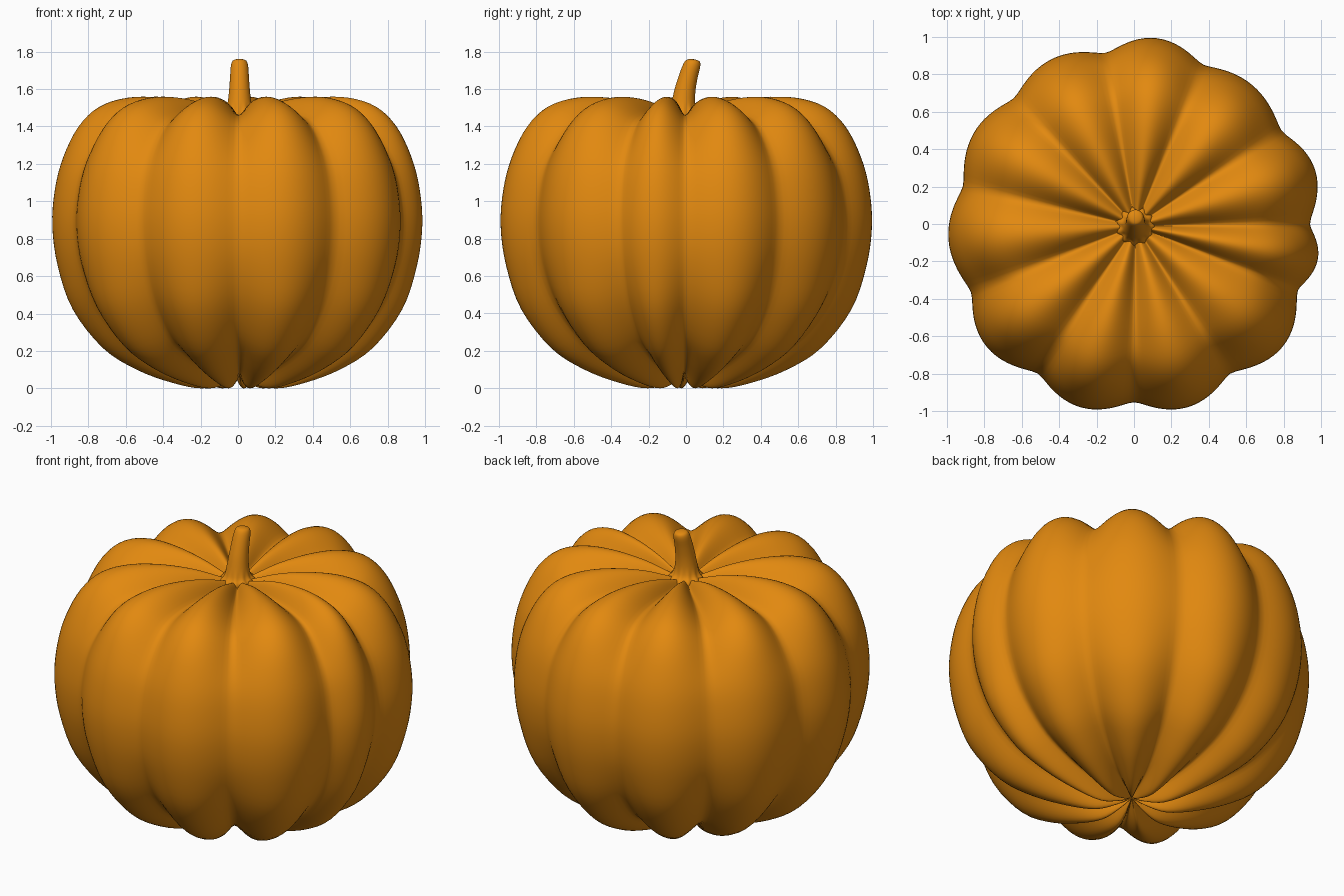
import bpy, bmesh, math
from mathutils import Vector

if "Cube" in bpy.data.objects:
    bpy.data.objects.remove(bpy.data.objects["Cube"])

orange = bpy.data.materials.new("pumpkin orange")
orange.diffuse_color = (0.76, 0.25, 0.005, 1)
orange.use_nodes = True
orange.node_tree.nodes["Principled BSDF"].inputs["Base Color"].default_value = orange.diffuse_color

# (radius, height) along a rib's ridge and along the crease between ribs
RIDGE = [(0, .07), (.08, .03), (.2, 0), (.36, .03), (.55, .1), (.73, .215), (.89, .42),
         (.97, .65), (1, .87), (.985, 1.07), (.94, 1.24), (.86, 1.4), (.75, 1.505),
         (.6, 1.553), (.43, 1.555), (.25, 1.525), (.1, 1.475), (0, 1.44)]
CREASE = [(0, .07), (.07, .08), (.18, .085), (.33, .11), (.5, .175), (.67, .28), (.82, .46),
          (.91, .67), (.94, .87), (.925, 1.05), (.88, 1.2), (.79, 1.335), (.69, 1.42),
          (.56, 1.455), (.4, 1.46), (.24, 1.45), (.1, 1.445), (0, 1.44)]
# crease directions and the reach of the rib that follows each
ANGLES = [0, 32.4, 66.4, 99.5, 133.7, 167.5, 202.6, 237.3, 270, 302.7, 338, 360]
REACH = [1.01, .975, 1.0, .985, .985, .995, 1.025, 1.02, 1.02, 1.03, 1.0]
POLE = Vector((0.008, -0.01, 0))


def spline(points, steps):
    """Catmull-Rom curve through the points."""
    p = [Vector(q) for q in points]
    p = [2 * p[0] - p[1]] + p + [2 * p[-1] - p[-2]]
    out = []
    for i in range(1, len(p) - 2):
        a, b, c, d = p[i - 1:i + 3]
        for s in range(steps):
            t = s / steps
            out.append(0.5 * (2 * b + (c - a) * t + (2 * a - 5 * b + 4 * c - d) * t ** 2
                              + (3 * b - a - 3 * c + d) * t ** 3))
    return out + [p[-2]]


def skin(name, rings, bottom, top):
    """Closed smooth surface through rings, capped to two points."""
    bm = bmesh.new()
    rows = [[bm.verts.new(co) for co in ring] for ring in rings]
    lo, hi = bm.verts.new(bottom), bm.verts.new(top)
    n = len(rows[0])
    for j in range(n):
        k = (j + 1) % n
        for a, b in zip(rows, rows[1:]):
            bm.faces.new((a[j], a[k], b[k], b[j]))
        bm.faces.new((lo, rows[0][k], rows[0][j]))
        bm.faces.new((hi, rows[-1][j], rows[-1][k]))
    for f in bm.faces:
        f.smooth = True
    mesh = bpy.data.meshes.new(name)
    bm.to_mesh(mesh)
    bm.free()
    mesh.materials.append(orange)
    obj = bpy.data.objects.new(name, mesh)
    bpy.context.collection.objects.link(obj)
    return obj


# Ribbed body: blend between crease and ridge across each rib
columns = []
for i in range(11):
    for s in range(18):
        t = s / 18
        angle = math.radians(ANGLES[i] + (ANGLES[i + 1] - ANGLES[i]) * t)
        bump = (math.sqrt(math.sin(math.pi * t) ** 2 + .03) - .173) / (1.015 - .173)
        columns.append((angle, bump, REACH[i]))

rings = []
for ridge, crease in list(zip(spline(RIDGE, 4), spline(CREASE, 4)))[1:-1]:
    ring = []
    for angle, bump, reach in columns:
        low = crease.x * (1 - .013 * math.sin(angle))
        r = low + (ridge.x * reach - low) * bump
        z = crease.y + (ridge.y - crease.y) * bump
        off = POLE * max(0, 1 - r)
        ring.append((off.x + r * math.cos(angle), off.y + r * math.sin(angle), max(z, 0)))
    rings.append(ring)
skin("body", rings, POLE + Vector((0, 0, .07)), POLE + Vector((0, 0, 1.44)))

# Bent stem with a scalloped flare at its foot: (y, height, radius)
STEM = [(-.012, 1.42, .1), (-.014, 1.46, .095), (-.016, 1.485, .075), (-.014, 1.53, .063),
        (-.004, 1.6, .055), (.013, 1.67, .05), (.03, 1.725, .046), (.037, 1.75, .037),
        (.039, 1.758, .02)]
rings = []
for y, z, r in spline(STEM, 3):
    flare = max(0, min(1, (1.53 - z) / .08)) * .07
    ring = []
    for k in range(66):
        a = math.tau * k / 66
        q = r * (1 + flare * math.cos(11 * a))
        tilt = -.12 * math.sin(a) * q * max(0, min(1, (z - 1.5) / .1))
        ring.append((.008 + q * math.cos(a), y + q * math.sin(a), z + tilt))
    rings.append(ring)
skin("stem", rings, (.008, -.012, 1.42), (.008, .039, 1.76))
